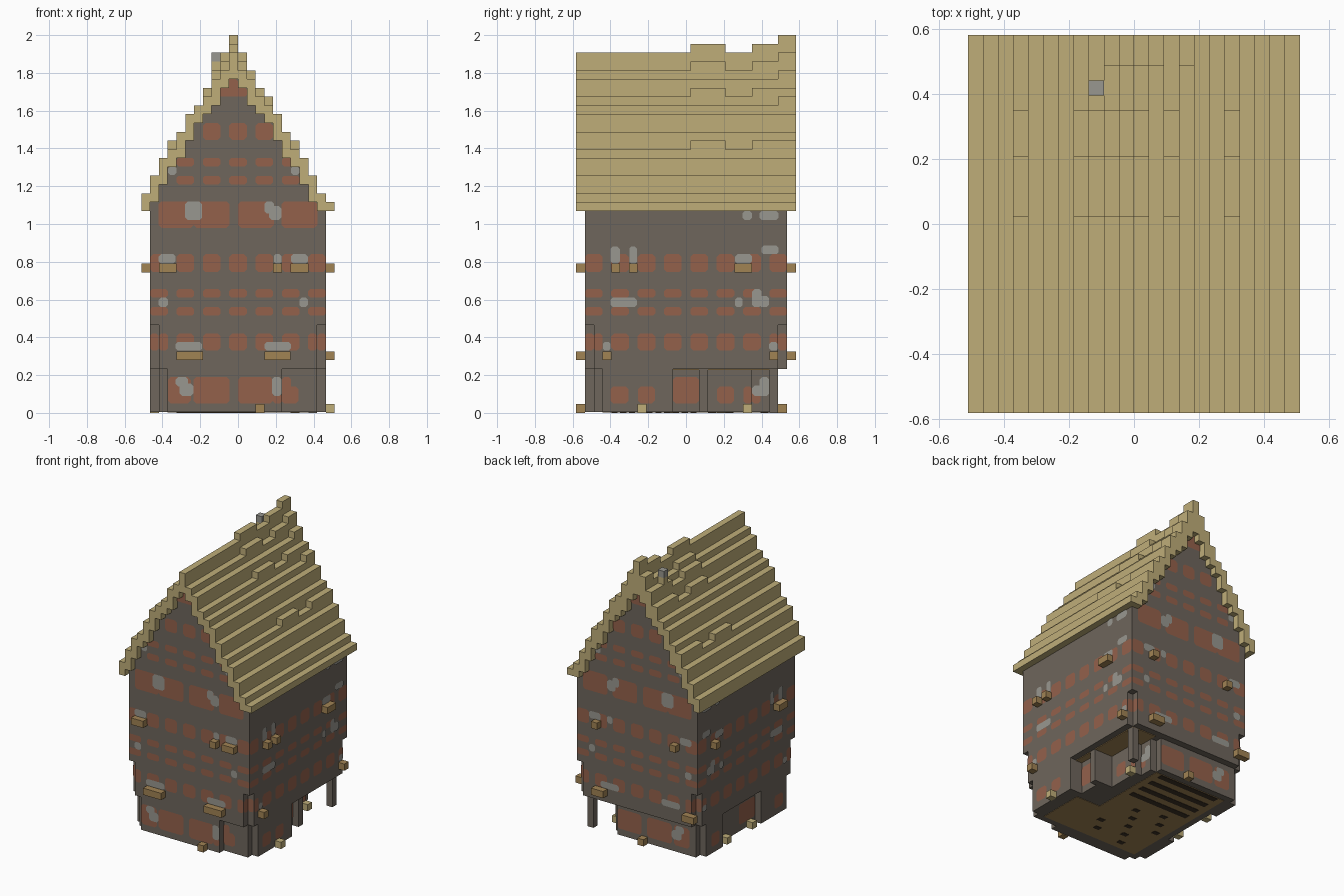
import bpy, bmesh
from mathutils import Vector

if "Cube" in bpy.data.objects:
    bpy.data.objects.remove(bpy.data.objects["Cube"])

V = 2 / 43                       # grid step
X0, Y0 = -11 * V, -12.5 * V      # grid origin


def material(name, rgb):
    lin = [((c / 255 + 0.055) / 1.055) ** 2.4 for c in rgb] + [1]
    m = bpy.data.materials.new(name)
    m.diffuse_color = lin
    m.use_nodes = True
    bsdf = m.node_tree.nodes["Principled BSDF"]
    bsdf.inputs["Base Color"].default_value = lin
    bsdf.inputs["Roughness"].default_value = 0.9
    return m


THATCH = material("straw", (191, 174, 121))
WALL = material("dark_stone", (110, 102, 92))
BRICK = material("brick_red", (148, 97, 75))
GREY = material("pale_grey", (152, 151, 144))
WOOD = material("beam_wood", (161, 131, 84))
GAP = material("floor_gap", (62, 50, 36))


def make(name, bm, *mats):
    me = bpy.data.meshes.new(name)
    bm.to_mesh(me)
    bm.free()
    for m in mats:
        me.materials.append(m)
    ob = bpy.data.objects.new(name, me)
    bpy.context.collection.objects.link(ob)


def boxes(name, mat, cells):
    """Boxes in grid steps: i0, i1, j0, j1, k0, k1."""
    bm = bmesh.new()
    for i0, i1, j0, j1, k0, k1 in cells:
        r = bmesh.ops.create_cube(bm, size=1)
        for v in r["verts"]:
            v.co = Vector((X0 + V * (i1 if v.co.x > 0 else i0),
                           Y0 + V * (j1 if v.co.y > 0 else j0),
                           V * (k1 if v.co.z > 0 else k0)))
    make(name, bm, mat)


# Roof column heights, symmetric about the ridge column, plus one low eave
half = [25, 27, 29, 30, 32, 34, 35, 36, 38, 39]
top = half + [41] + half[::-1] + [24]
under = [23] + [top[i - 1] - 1 for i in range(1, 11)]
under += [top[i + 1] - 1 for i in range(11, 21)] + [23]

# Walls: gable columns, upper storeys, notched storey, ground floor
boxes("gable_wall", WALL, [(i, i + 1, 1, 24, 22.9, under[i]) for i in range(1, 21)])
boxes("upper_wall", WALL, [(1, 21, 1, 24, 10, 23)])
boxes("middle_wall", WALL, [(1, 21, 2, 23, 5, 10), (2, 20, 1, 24, 5, 10)])
LOW = 0.1
boxes("ground_wall", WALL, [(3, 16, 1, 3, LOW, 5), (2, 20, 2, 11, LOW, 5),
                            (1, 21, 3, 9, LOW, 5), (20, 21, 9, 11, LOW, 5),
                            (2, 19, 11, 14, LOW, 5), (2, 20, 14, 15, LOW, 5),
                            (2, 17, 15, 20, LOW, 5), (2, 16, 20, 22, LOW, 5),
                            (1, 3, 18, 22, LOW, 5), (2, 15, 22, 23, LOW, 5)])
boxes("porch_post", WALL, [(19, 20, 22, 23, 0, 5)])

# Stepped thatch with raised patches towards the back
boxes("roof", THATCH, [(i, i + 1, 0, 25, under[i], top[i]) for i in range(22)])
raised = []
for i in (3, 7, 8, 9, 10, 11, 13, 17):
    raised += [(i, i + 1, a, b, top[i], top[i] + 1) for a, b in ((13, 17), (20, 25))]
raised += [(i, i + 1, 23, 25, top[i] + 1, top[i] + 2) for i in (9, 10, 11)]
raised += [(i, i + 1, 23, 25, top[i], top[i] + 1) for i in (12, 14)]
boxes("roof_ridges", THATCH, raised)

boxes("chimney_post", THATCH, [(8, 9, 21, 22, 38, 40)])
boxes("chimney_cap", GREY, [(8, 9, 21, 22, 40, 41)])

# Beam ends sticking out of the walls
beams = []
for a, b, k in ((4, 7, 6), (14, 17, 6), (2, 4, 16), (15, 16, 16), (17, 19, 16), (13, 14, 0)):
    beams.append((a, b, 0, 1, k, k + 1))
for a, b, k in ((17, 18, 16), (4, 5, 16), (16, 18, 6), (1, 3, 6)):
    beams.append((a, b, 24, 25, k, k + 1))
for a, b, k in ((3, 4, 6), (22, 23, 6), (4, 5, 16), (6, 7, 16), (18, 20, 16)):
    beams.append((21, 22, a, b, k, k + 1))
for a, b in ((4, 6), (20, 21)):
    beams.append((0, 1, a, b, 16, 17))
boxes("beam_ends", WOOD, beams)
boxes("back_step", WOOD, [(10, 11, 23, 24, 0, 1)])
boxes("straw_blocks", THATCH, [(i, i + 1, j, j + 1, 0, 1)
                               for i, j in ((21, 7), (17, 19), (1, 16), (1, 10))])

# Floor and planks seen from below
boxes("floor", WOOD, [(3, 15, 3, 22, 0.04, LOW), (15, 19, 3, 10, 0.04, LOW)])
boxes("floor_gaps", GAP, [(4, 14, j, j + 0.9, 0, 0.05) for j in (15, 17, 19, 21)]
      + [(4 + (j * 5) % 9, 5 + (j * 5) % 9, j, j + 0.7, 0, 0.05) for j in range(4, 14)])
boxes("porch_ceiling", WOOD, [(17, 20, 15, 23, 4.9, 5), (16, 17, 20, 23, 4.9, 5),
                              (19, 20, 11, 14, 4.9, 5)])


class Facade:
    """Thin chamfered patches painted on one wall."""

    def __init__(self, name, along_x, sign):
        self.name, self.along_x, self.sign = name, along_x, sign
        self.bm = bmesh.new()

    def patch(self, u0, u1, z0, z1, mat=0, inset=0):
        lim = (9 if self.along_x else 10.5) * V
        if z0 < 0.46 and inset == 0:
            u0, u1 = max(u0, -lim), min(u1, lim)
        c = min(0.015, (u1 - u0) / 4, (z1 - z0) / 4)
        pts = [(u0 + c, z0), (u1 - c, z0), (u1, z0 + c), (u1, z1 - c),
               (u1 - c, z1), (u0 + c, z1), (u0, z1 - c), (u0, z0 + c)]
        d = (11.5 if self.along_x else 10) * V + 0.003 + 0.002 * mat - inset * V
        if self.along_x:
            co = [(u, self.sign * d, z) for u, z in pts]
        else:
            co = [(self.sign * d, u, z) for u, z in pts]
        if (self.sign > 0) == self.along_x:
            co.reverse()
        self.bm.faces.new([self.bm.verts.new(p) for p in co]).material_index = mat

    def row(self, n, z0, z1, w=0.094):
        """Evenly spaced bricks, three grid steps apart."""
        for k in range(n):
            u = (k - (n - 1) / 2) * 3 * V
            self.patch(u - w / 2, u + w / 2, z0, z1)

    def corners(self, u0, u1):
        """Brick ends set back in the corner notches."""
        for a, b in ((-u1, -u0), (u0, u1)):
            self.patch(a, b, .33, .42, 0, 1)

    def finish(self):
        make(self.name, self.bm, BRICK, GREY)


# Front and back walls
for name, sign in (("front_brickwork", -1), ("back_brickwork", 1)):
    f = Facade(name, True, sign)
    for n, z0, z1 in ((7, .33, .42), (7, .515, .56), (7, .61, .655), (7, .745, .84),
                      (5, 1.21, 1.255), (5, 1.305, 1.35), (3, 1.445, 1.535)):
        f.row(n, z0, z1)
    f.corners(.42, .465)
    for u0, u1 in ((-.42, -.235), (-.235, -.045), (0, .19), (.23, .42)):
        f.patch(u0, u1, .98, 1.12)
    f.patch(-.14, .05, 1.675, 1.72)
    f.patch(-.09, 0, 1.68, 1.77)
    g = 0 if sign < 0 else 1
    for u0, u1 in ((-.37, -.25), (-.235, -.045), (0, .186)):
        f.patch(u0, u1, .05, .19, 0, g)
    if sign < 0:
        f.patch(.186, .232, .05, .1)
        f.patch(.18, .232, .09, .19, 1)
        f.patch(.233, .32, .05, .14, 0, 1)
        f.patch(.233, .28, .05, .19, 0, 1)
    f.patch(-.33, -.265, .14, .19, 1, g)
    f.patch(-.31, -.235, .09, .155, 1, g)
    for p in ((-.33, -.19, .33, .375), (.14, .28, .33, .375), (-.42, -.33, .79, .84),
              (.19, .23, .79, .84), (.28, .37, .79, .84), (-.42, -.37, .56, .61),
              (.325, .37, .56, .61), (-.28, -.19, 1.02, 1.12), (.14, .19, 1.055, 1.12),
              (.165, .23, 1.02, 1.095),
              (-.37, -.325, 1.26, 1.305), (.28, .325, 1.26, 1.305)):
        f.patch(*p, 1)
    f.finish()

# Right and left walls
for name, sign in (("right_brickwork", 1), ("left_brickwork", -1)):
    f = Facade(name, False, sign)
    for n, z0, z1 in ((8, .33, .42), (8, .515, .56), (8, .61, .655), (8, .745, .84)):
        f.row(n, z0, z1)
    f.corners(.488, .535)
    f.patch(-.40, -.305, .05, .14)
    if sign > 0:
        f.patch(-.255, -.165, .05, .14)
        f.patch(-.07, .07, .05, .19, 0, 2)
        f.patch(.165, .255, .05, .14, 0, 4)
        f.patch(.305, .348, .05, .14, 0, 4)
        f.patch(.35, .395, .05, .14, 0, 5)
        f.patch(.35, .44, .09, .145, 1, 5)
        f.patch(.39, .44, .09, .19, 1, 5)
    else:
        f.patch(-.16, .02, .05, .19, 0, 1)
        f.patch(.30, .39, .05, .14)
    for p in ((-.40, -.35, .79, .88), (-.30, -.26, .79, .88), (.26, .35, .79, .84),
              (.40, .49, .84, .885), (-.40, -.26, .56, .61), (.26, .30, .56, .61),
              (.35, .40, .56, .655), (.385, .44, .56, .62), (-.44, -.40, .33, .375),
              (.44, .488, .33, .375), (.30, .35, 1.02, 1.07), (.39, .49, 1.02, 1.07)):
        f.patch(*p, 1)
    f.finish()
